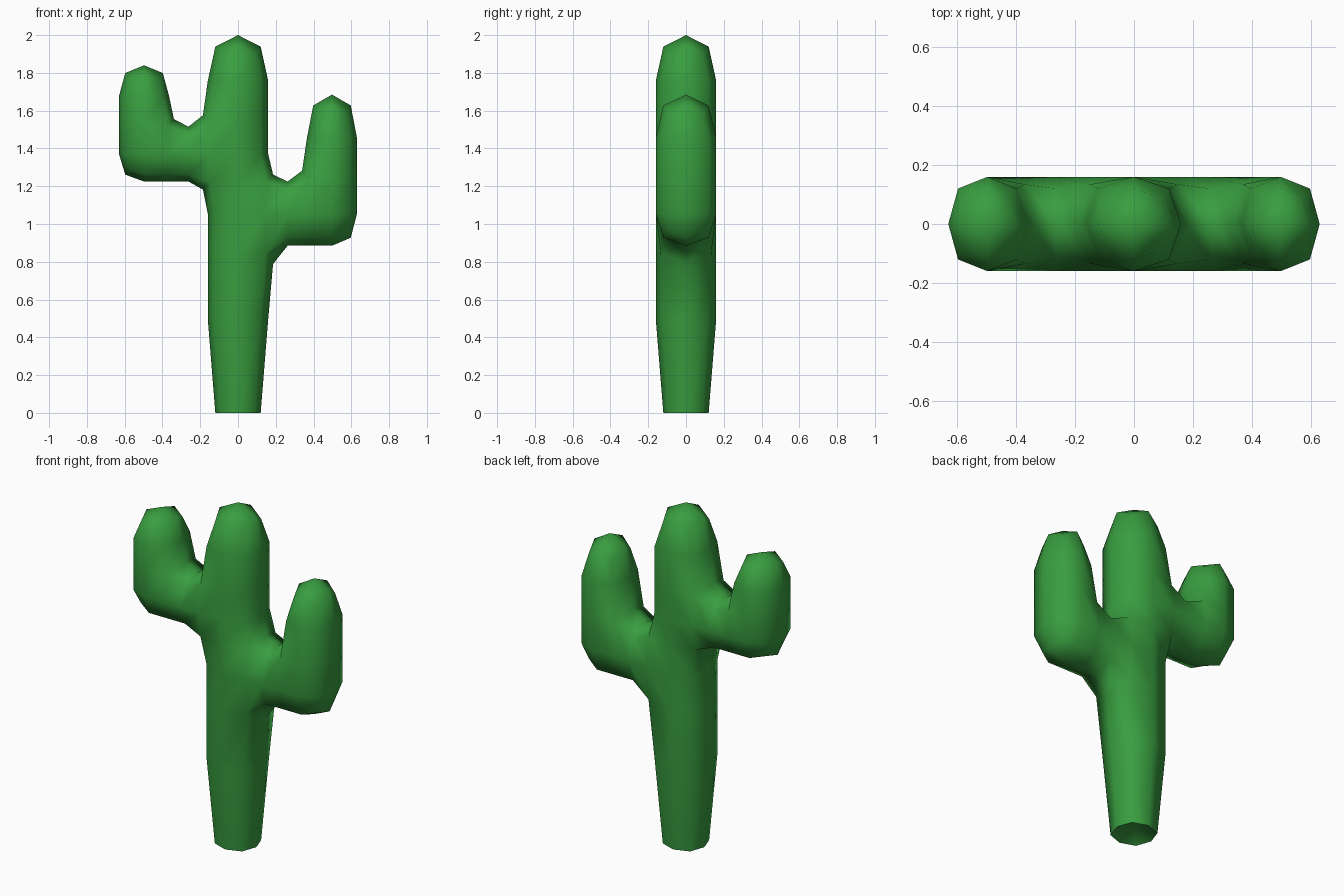
import bpy, bmesh, math

if "Cube" in bpy.data.objects:
    bpy.data.objects.remove(bpy.data.objects["Cube"])

HALF_Y = 0.16
# Blocky cage in the front plane: (x0, x1, z0, z1) per cell
cells = []
trunk_levels = [0.11, 0.885, 1.225, 1.515, 2.0]
for z0, z1 in zip(trunk_levels, trunk_levels[1:]):
    cells.append((-0.16, 0.16, z0, z1))


def add_arm(side, bottom, elbow, tip):
    """Bridge cell, elbow cell and upright cell of one arm."""
    inner, outer = 0.365, 0.63
    for a, b, z0, z1 in ((0.16, inner, bottom, elbow),
                         (inner, outer, bottom, elbow),
                         (inner, outer, elbow, tip)):
        x0, x1 = sorted((a * side, b * side))
        cells.append((x0, x1, z0, z1))


add_arm(1, 0.885, 1.225, 1.685)
add_arm(-1, 1.225, 1.515, 1.84)

# Front sheet of cells, extruded through the thickness
bm = bmesh.new()
for x0, x1, z0, z1 in cells:
    bm.faces.new([bm.verts.new((x, -HALF_Y, z))
                  for x, z in ((x0, z0), (x1, z0), (x1, z1), (x0, z1))])
bmesh.ops.remove_doubles(bm, verts=bm.verts, dist=0.001)
ext = bmesh.ops.extrude_face_region(bm, geom=bm.faces[:], use_keep_orig=True)
for v in ext["geom"]:
    if isinstance(v, bmesh.types.BMVert):
        v.co.y = HALF_Y
bmesh.ops.recalc_face_normals(bm, faces=bm.faces)
mesh = bpy.data.meshes.new("cactus")
bm.to_mesh(mesh)
bm.free()
cactus = bpy.data.objects.new("cactus", mesh)
bpy.context.collection.objects.link(cactus)
bpy.context.view_layer.objects.active = cactus
cactus.select_set(True)

# One level of rounding
sub = cactus.modifiers.new("round", 'SUBSURF')
sub.levels = sub.render_levels = 1
sub.use_limit_surface = False
bpy.ops.object.modifier_apply(modifier=sub.name)

# Flat foot with a slightly hollow underside
for v in mesh.vertices:
    if v.co.z < 0.4:
        centre = abs(v.co.x) < 0.03 and abs(v.co.y) < 0.03
        v.co.z = 0.07 if centre else 0.0

bpy.ops.object.shade_smooth_by_angle(angle=math.radians(65))

green = bpy.data.materials.new("cactus_green")
green.diffuse_color = (0.04, 0.34, 0.05, 1)
green.use_nodes = True
green.node_tree.nodes["Principled BSDF"].inputs["Base Color"].default_value = green.diffuse_color
mesh.materials.append(green)
